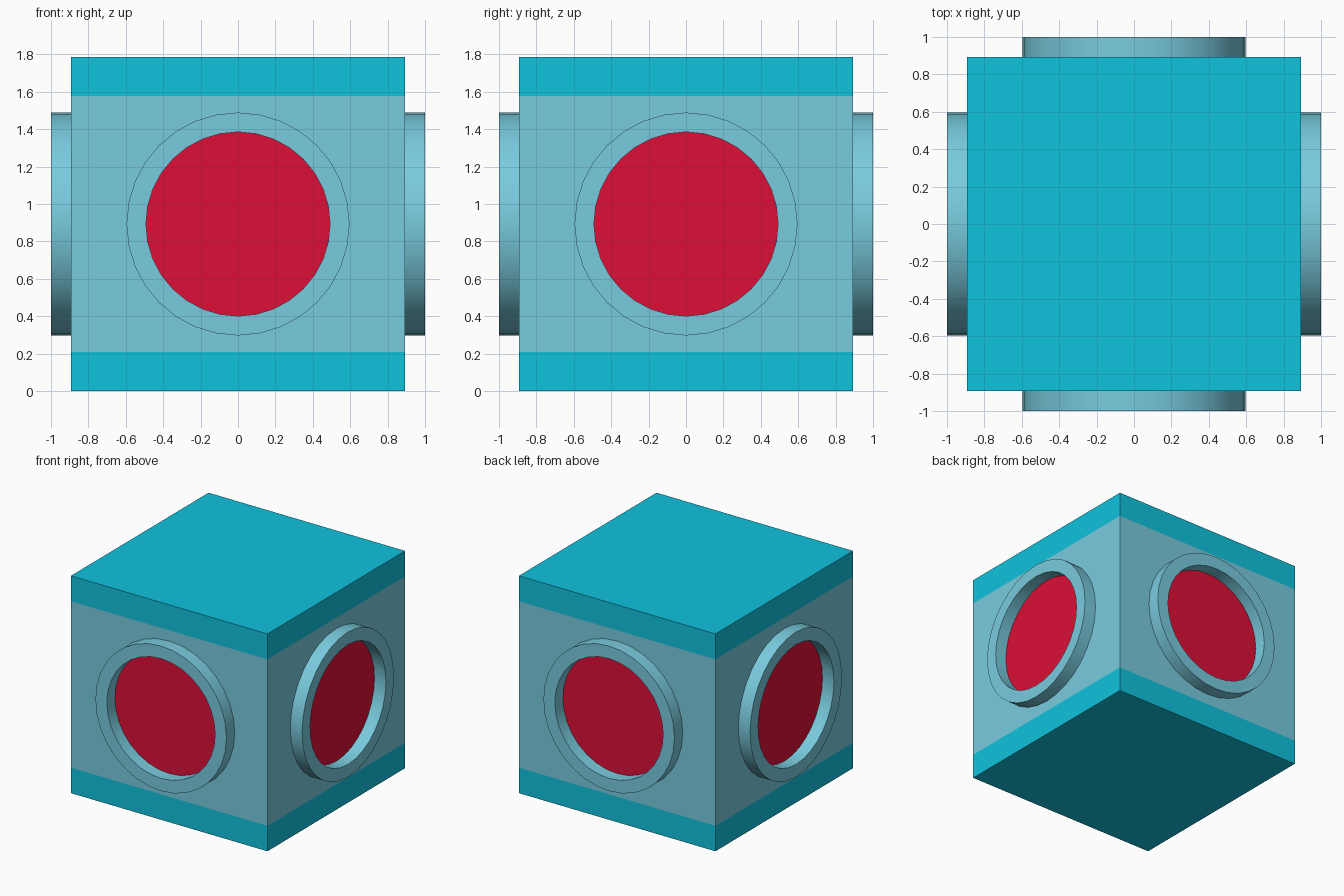
import bpy, bmesh, math
from mathutils import Matrix, Vector

if "Cube" in bpy.data.objects:
    bpy.data.objects.remove(bpy.data.objects["Cube"])

HALF = 0.893          # half size of the box
BAND = 0.209          # height of the top and bottom bands
OUTER, INNER = 0.596, 0.492
SIDES = 32


def linear(c):
    c /= 255
    return c / 12.92 if c <= 0.04045 else ((c + 0.055) / 1.055) ** 2.4


def material(name, r, g, b):
    m = bpy.data.materials.new(name)
    m.diffuse_color = (linear(r), linear(g), linear(b), 1)
    m.use_nodes = True
    m.node_tree.nodes["Principled BSDF"].inputs["Base Color"].default_value = m.diffuse_color
    return m


TEAL = material("bright_teal", 15, 195, 222)
PALE = material("pale_blue", 121, 203, 222)
RED = material("red", 220, 15, 55)


def make_object(name, bm, mats):
    bmesh.ops.recalc_face_normals(bm, faces=bm.faces[:])
    mesh = bpy.data.meshes.new(name)
    bm.to_mesh(mesh)
    bm.free()
    for m in mats:
        mesh.materials.append(m)
    ob = bpy.data.objects.new(name, mesh)
    bpy.context.collection.objects.link(ob)
    return ob


# Box, cut at two heights so the bands can be coloured
bm = bmesh.new()
bmesh.ops.create_cube(bm, size=2 * HALF, matrix=Matrix.Translation((0, 0, HALF)))
for z in (BAND, 2 * HALF - BAND):
    bmesh.ops.bisect_plane(bm, geom=bm.verts[:] + bm.edges[:] + bm.faces[:],
                           plane_co=(0, 0, z), plane_no=(0, 0, 1))
for f in bm.faces:
    z = f.calc_center_median().z
    f.material_index = 1 if BAND < z < 2 * HALF - BAND else 0
make_object("box_body", bm, [TEAL, PALE])


def ring_mesh():
    # Rectangular profile swept round the y axis, open at the wall
    bm = bmesh.new()
    profile = [(OUTER, -HALF), (OUTER, -1.0), (INNER, -1.0), (INNER, -HALF)]
    loops = []
    for r, y in profile:
        loops.append([bm.verts.new((r * math.cos(a), y, r * math.sin(a)))
                      for a in (2 * math.pi * i / SIDES for i in range(SIDES))])
    for a, b in zip(loops, loops[1:] + loops[:1]):
        for i in range(SIDES):
            j = (i + 1) % SIDES
            bm.faces.new((a[i], a[j], b[j], b[i]))
    return bm


def disc_mesh():
    # Thin plate lying on the wall inside the ring
    bm = bmesh.new()
    bmesh.ops.create_cone(bm, cap_ends=True, segments=SIDES, radius1=INNER,
                          radius2=INNER, depth=0.004,
                          matrix=Matrix.Translation((0, -HALF - 0.001, 0))
                          @ Matrix.Rotation(math.pi / 2, 4, 'X'))
    return bm


# One ring and one disc on each of the four walls
for k, side in enumerate(("front", "right", "back", "left")):
    place = Matrix.Translation((0, 0, HALF)) @ Matrix.Rotation(k * math.pi / 2, 4, 'Z')
    for part, build, mat in (("ring", ring_mesh, PALE), ("disc", disc_mesh, RED)):
        bm = build()
        bm.transform(place)
        ob = make_object(f"{side}_{part}", bm, [mat])
        if part == "ring":
            bpy.ops.object.select_all(action='DESELECT')
            ob.select_set(True)
            bpy.context.view_layer.objects.active = ob
            bpy.ops.object.shade_smooth_by_angle(angle=math.radians(30))
